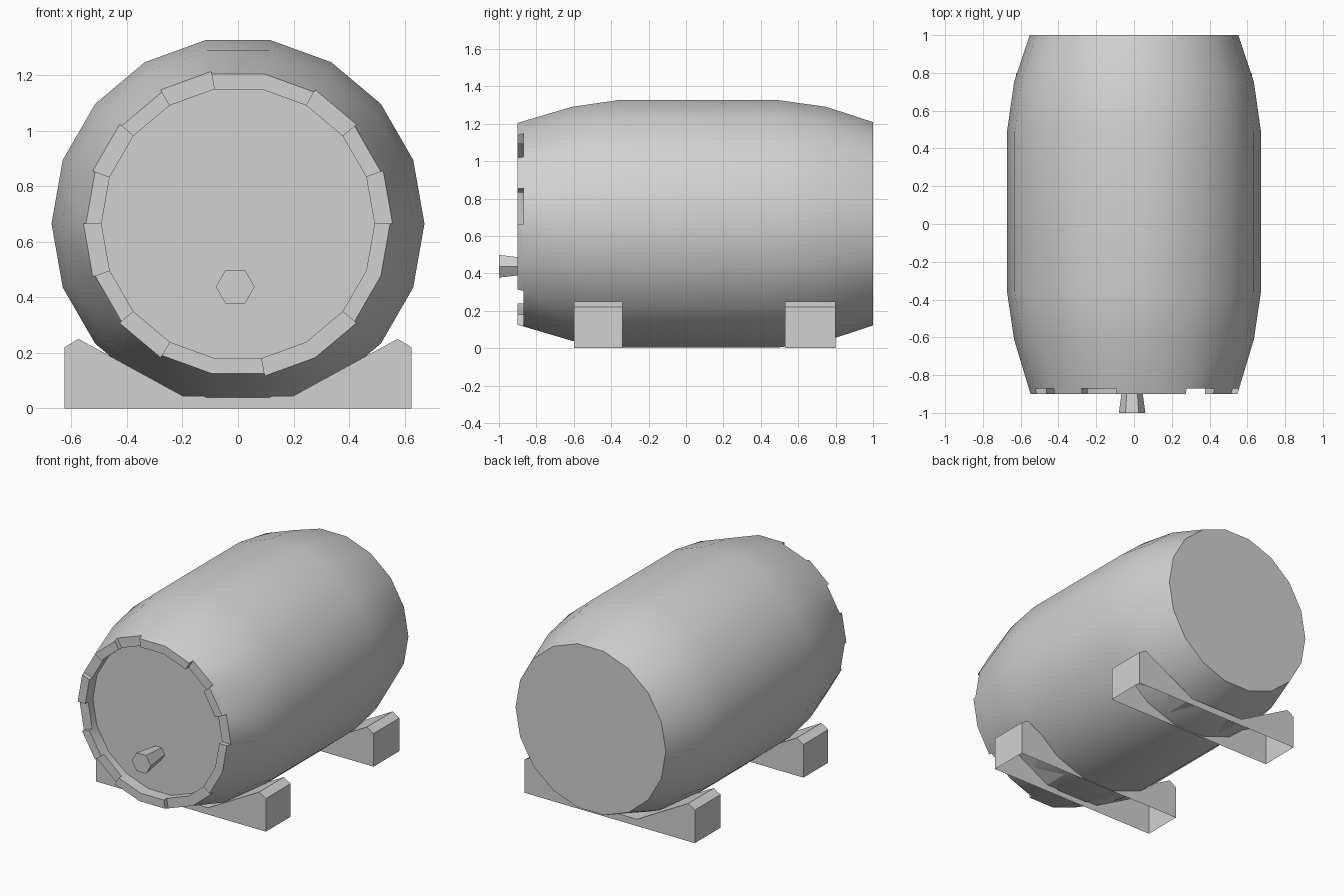
import bpy, bmesh, math
from mathutils import Vector

cube = bpy.data.objects.get("Cube")
if cube:
    bpy.data.objects.remove(cube, do_unlink=True)

grey = bpy.data.materials.new("plain grey")
grey.use_nodes = True
grey.diffuse_color = (0.64, 0.64, 0.64, 1)
grey.node_tree.nodes["Principled BSDF"].inputs["Base Color"].default_value = (0.64, 0.64, 0.64, 1)


def ring(bm, y, r, sides, x=0.0, z=0.0):
    """Loop of vertices around the y axis."""
    angles = [math.tau * i / sides for i in range(sides)]
    return [bm.verts.new((x + r * math.cos(a), y, z + r * math.sin(a))) for a in angles]


def strip(bm, a, b, i):
    """One quad between two rings at segment i."""
    j = (i + 1) % len(a)
    bm.faces.new((a[i], a[j], b[j], b[i]))


def finish(bm, name, smooth=False):
    bmesh.ops.delete(bm, geom=[v for v in bm.verts if not v.link_faces], context='VERTS')
    bmesh.ops.recalc_face_normals(bm, faces=bm.faces)
    mesh = bpy.data.meshes.new(name)
    bm.to_mesh(mesh)
    bm.free()
    mesh.materials.append(grey)
    obj = bpy.data.objects.new(name, mesh)
    bpy.context.collection.objects.link(obj)
    if smooth:
        bpy.ops.object.select_all(action='DESELECT')
        obj.select_set(True)
        bpy.context.view_layer.objects.active = obj
        bpy.ops.object.shade_smooth_by_angle(angle=math.radians(30))
    return obj


SIDES = 18
AXIS_Z = 0.665

# Barrel: bulging body, flat back, recessed front lid and a notched rim
bm = bmesh.new()
profile = [(1.0, 0.552), (0.75, 0.635), (0.49, 0.672), (-0.36, 0.672), (-0.61, 0.635), (-0.87, 0.557)]
body = [ring(bm, y, r, SIDES, z=AXIS_Z) for y, r in profile]
outer_low = body[-1]
outer_high = ring(bm, -0.9, 0.548, SIDES, z=AXIS_Z)
inner_high = ring(bm, -0.9, 0.492, SIDES, z=AXIS_Z)
inner_low = ring(bm, -0.87, 0.492, SIDES, z=AXIS_Z)
lid = ring(bm, -0.82, 0.492, SIDES, z=AXIS_Z)
notches = {0, 2, 5, 7, 9, 11, 14, 15}
for i in range(SIDES):
    for a, b in zip(body, body[1:]):
        strip(bm, a, b, i)
    strip(bm, inner_low, lid, i)
    if i in notches:
        strip(bm, outer_low, inner_low, i)
    else:
        strip(bm, outer_low, outer_high, i)
        strip(bm, outer_high, inner_high, i)
        strip(bm, inner_high, inner_low, i)
    if (i in notches) != ((i - 1) % SIDES in notches):
        bm.faces.new((outer_low[i], outer_high[i], inner_high[i], inner_low[i]))
bm.faces.new(body[0])
bm.faces.new(lid)
finish(bm, "barrel", smooth=True)

# Tap: six-sided plug that widens towards its tip
bm = bmesh.new()
tip = ring(bm, -1.0, 0.07, 6, x=-0.01, z=0.438)
root = ring(bm, -0.82, 0.046, 6, x=-0.01, z=0.438)
for i in range(6):
    strip(bm, tip, root, i)
bm.faces.new(tip)
bm.faces.new(root)
finish(bm, "tap")

# Cradles: hollow supports, open underneath, dipping under the barrel
half = [(0.625, 0.0), (0.625, 0.22), (0.575, 0.25), (0.2, 0.045)]
outline = half + [(-x, z) for x, z in reversed(half)]
for name, y0, y1 in (("front_cradle", -0.6, -0.34), ("back_cradle", 0.53, 0.8)):
    bm = bmesh.new()
    near = [bm.verts.new((x, y0, z)) for x, z in outline]
    far = [bm.verts.new((x, y1, z)) for x, z in outline]
    for i in range(len(outline) - 1):
        strip(bm, near, far, i)
    bm.faces.new(near)
    bm.faces.new(far)
    finish(bm, name)
